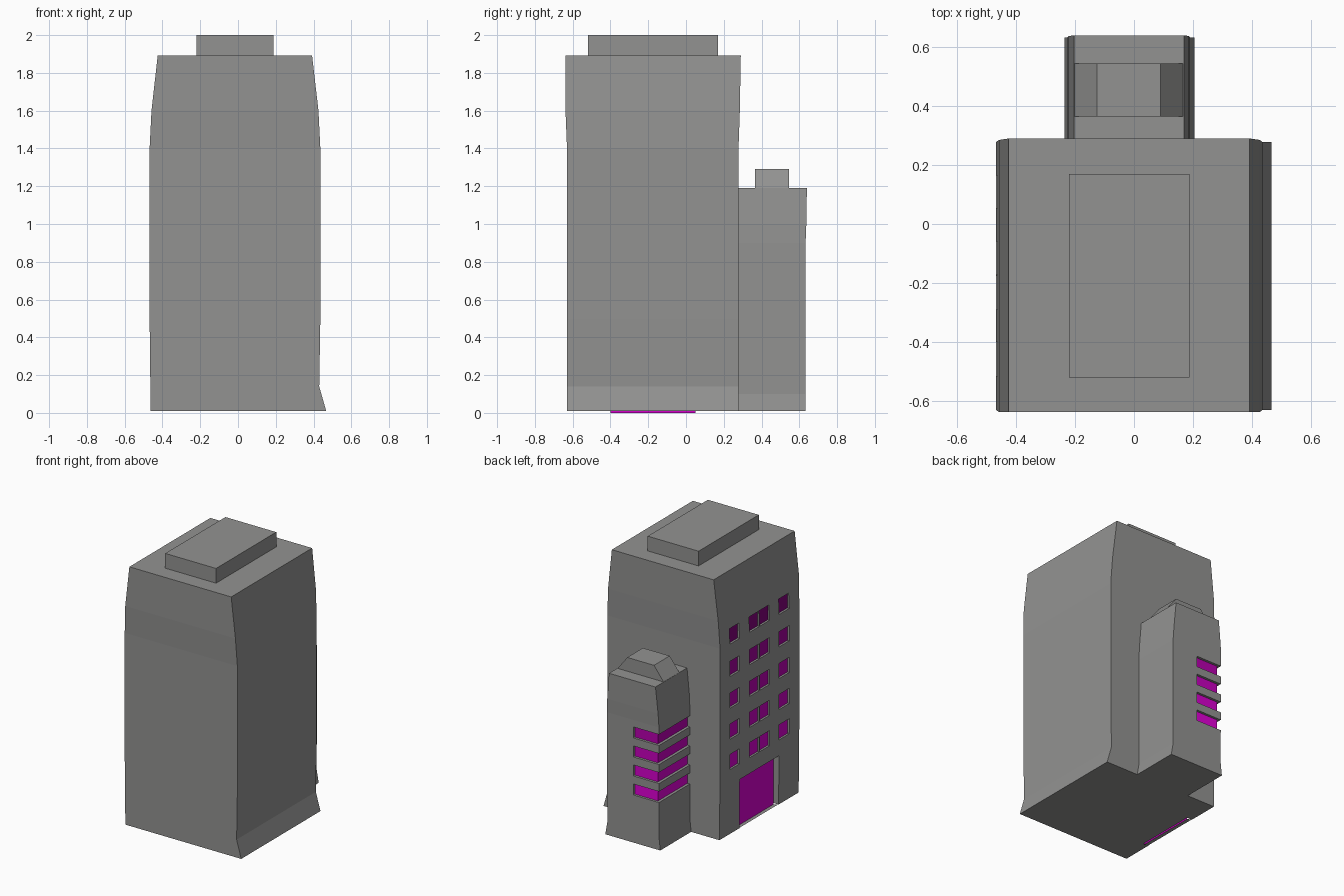
import bpy

if "Cube" in bpy.data.objects:
    bpy.data.objects.remove(bpy.data.objects["Cube"])


def material(name, r, g, b):
    m = bpy.data.materials.new(name)
    m.diffuse_color = (r, g, b, 1)
    m.use_nodes = True
    m.node_tree.nodes["Principled BSDF"].inputs["Base Color"].default_value = m.diffuse_color
    return m


grey = material("dark_grey", 0.29, 0.29, 0.285)
# Glass darkens towards the upper floors
glass = [material("glass_%d" % i, r, 0.0, r * 0.9)
         for i, r in enumerate((0.75, 0.68, 0.58, 0.48, 0.36, 0.22))]


def make(name, verts, faces, mats=(grey,), slots=None):
    me = bpy.data.meshes.new(name)
    me.from_pydata(verts, [], faces)
    for m in mats:
        me.materials.append(m)
    for p, s in zip(me.polygons, slots or []):
        p.material_index = s
    ob = bpy.data.objects.new(name, me)
    bpy.context.collection.objects.link(ob)
    return ob


def loft(name, rings):
    """Stack of rectangles (z, x0, x1, y0, y1) joined into a closed shell."""
    v, f = [], [(3, 2, 1, 0)]
    for z, x0, x1, y0, y1 in rings:
        v += [(x0, y0, z), (x1, y0, z), (x1, y1, z), (x0, y1, z)]
    for i in range(len(rings) - 1):
        a = i * 4
        f += [(a + k, a + (k + 1) % 4, a + 4 + (k + 1) % 4, a + 4 + k) for k in range(4)]
    n = len(v)
    f.append((n - 4, n - 3, n - 2, n - 1))
    return make(name, v, f)


def prisms(name, parts):
    """Several upright prisms (ccw outline, z0, z1) in one mesh."""
    v, f = [], []
    for outline, z0, z1 in parts:
        b, n = len(v), len(outline)
        v += [(x, y, z) for z in (z0, z1) for x, y in outline]
        f.append(tuple(b + i for i in reversed(range(n))))
        f.append(tuple(b + n + i for i in range(n)))
        f += [(b + i, b + (i + 1) % n, b + n + (i + 1) % n, b + n + i) for i in range(n)]
    return make(name, v, f)


def panels(name, parts):
    """Upright glass sheets (plan path, z0, z1, shade)."""
    v, f, s = [], [], []
    for path, z0, z1, shade in parts:
        for p, q in zip(path, path[1:]):
            b = len(v)
            v += [(*p, z0), (*q, z0), (*q, z1), (*p, z1)]
            f.append((b, b + 1, b + 2, b + 3))
            s.append(shade)
    return make(name, v, f, glass, s)


def cut(ob, cutter):
    m = ob.modifiers.new("recess", "BOOLEAN")
    m.operation, m.solver, m.object = "DIFFERENCE", "EXACT", cutter
    bpy.context.view_layer.objects.active = ob
    bpy.ops.object.modifier_apply(modifier=m.name)
    bpy.data.objects.remove(cutter)


def box_plan(x0, x1, y0, y1):
    return [(x0, y0), (x1, y0), (x1, y1), (x0, y1)]


# Main tower with tapered top and flared foot
tower = loft("tower", [
    (0.01, -0.463, 0.467, -0.63, 0.278),
    (0.14, -0.464, 0.43, -0.63, 0.278),
    (0.50, -0.468, 0.436, -0.63, 0.278),
    (1.40, -0.468, 0.436, -0.63, 0.278),
    (1.60, -0.458, 0.426, -0.638, 0.285),
    (1.893, -0.425, 0.392, -0.638, 0.29)])

# Left side windows and entrance
rows = [0.48, 0.70, 0.925, 1.155, 1.39]
columns = [(0.055, 0.165), (-0.171, -0.06), (-0.29, -0.177), (-0.515, -0.40)]
wins = [(y0, y1, z, z + 0.11, i + 1) for i, z in enumerate(rows) for y0, y1 in columns]
door = (-0.40, 0.05, 0.0, 0.365)
cuts = [(box_plan(-0.6, -0.452, y0, y1), z0, z1) for y0, y1, z0, z1, _ in wins]
cuts.append((box_plan(-0.6, -0.42, door[0], door[1]), -0.1, door[3]))
cut(tower, prisms("cutter", cuts))
panels("windows", [([(-0.453, y1), (-0.453, y0)], z0, z1, s) for y0, y1, z0, z1, s in wins])
panels("entrance_panel", [([(-0.421, door[1]), (-0.421, door[0])], door[2], door[3], 1)])

# Sloping entrance threshold
y0, y1 = door[:2]
make("threshold", [(-0.46, y0, 0.01), (-0.421, y0, 0.0), (-0.421, y1, 0.0), (-0.46, y1, 0.01)],
     [(0, 1, 2, 3)])

# Rooftop block
loft("roof_block", [(z, -0.22, 0.188, -0.52, 0.17) for z in (1.89, 2.0)])

# Rear annex
annex = loft("annex", [
    (0.01, -0.236, 0.205, 0.265, 0.632),
    (0.10, -0.226, 0.189, 0.265, 0.632),
    (0.90, -0.226, 0.19, 0.265, 0.633),
    (1.00, -0.222, 0.186, 0.265, 0.637),
    (1.19, -0.203, 0.17, 0.265, 0.64)])

# Ribbon windows wrapping the annex corner
ribbons = [0.355 + 0.138 * i for i in range(4)]
ell = [(-0.4, 0.2), (-0.205, 0.2), (-0.205, 0.614), (-0.02, 0.614), (-0.02, 0.8), (-0.4, 0.8)]
cut(annex, prisms("cutter", [(ell, z, z + 0.08) for z in ribbons]))
path = [(-0.02, 0.615), (-0.206, 0.615), (-0.206, 0.275)]
panels("ribbon_windows", [(path, z, z + 0.08, i) for i, z in enumerate(ribbons)])

# Annex roof hump with sloping ends
loft("annex_roof", [(1.188, -0.203, 0.168, 0.365, 0.545),
                    (1.29, -0.125, 0.09, 0.365, 0.545)])
